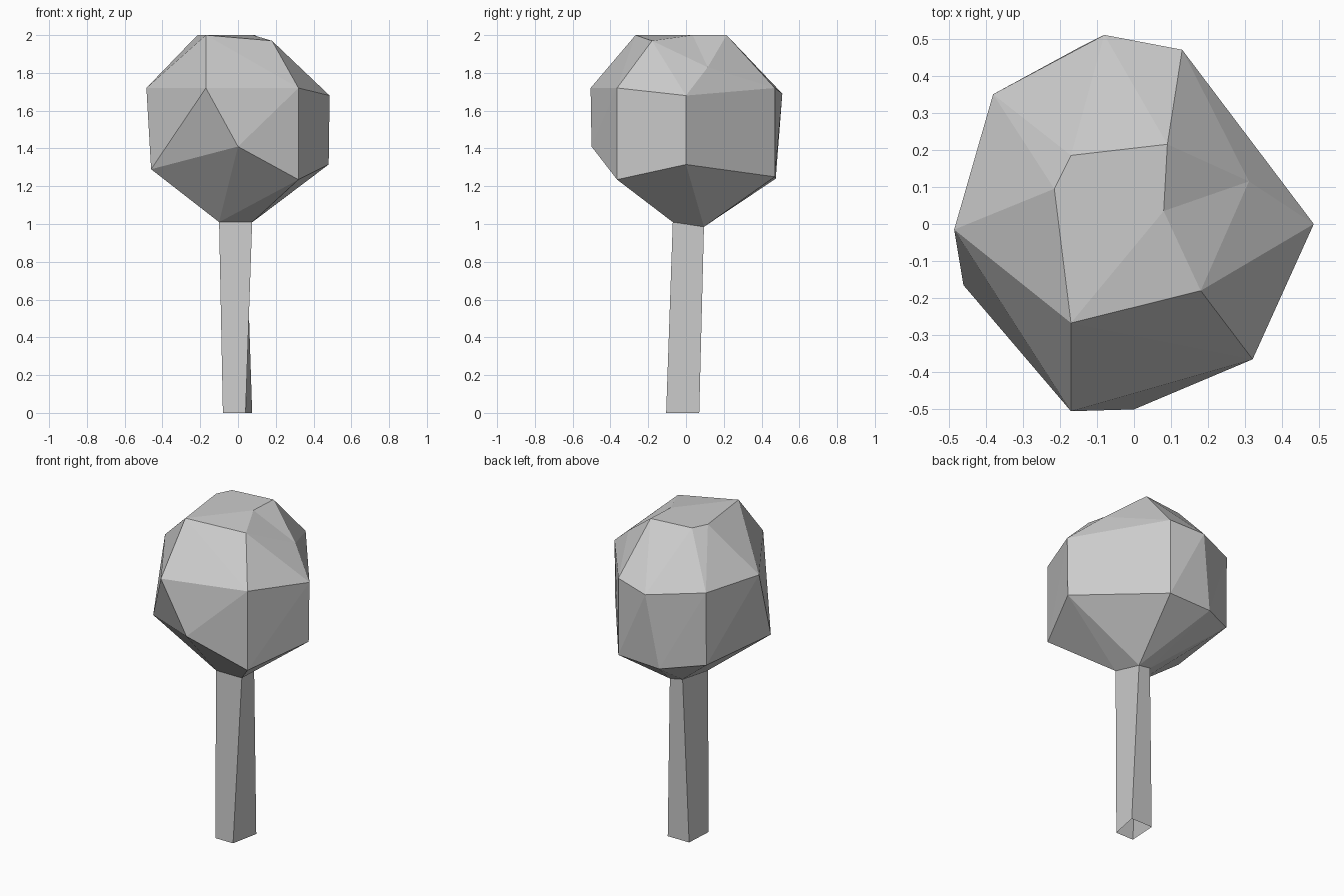
import bpy, bmesh
from mathutils import Vector

if "Cube" in bpy.data.objects:
    bpy.data.objects.remove(bpy.data.objects["Cube"])

# Trunk outline at the ground and where it meets the crown (same corner order)
foot = [(-.08, -.105, 0), (.04, -.105, 0), (.075, .07, 0), (-.07, .07, 0)]
neck = [(-.10, -.07, 1.01), (.075, -.07, 1.01), (.043, .095, .985), (-.04, .09, 1.0)]

# Crown rings, from low to high
low = [(0, -.5, 1.41), (.32, -.365, 1.235), (.48, 0, 1.315), (.13, .47, 1.25),
       (-.15, .475, 1.24), (-.38, .345, 1.275), (-.46, -.165, 1.29)]
high = [(-.17, -.505, 1.72), (.32, -.365, 1.72), (.485, 0, 1.68), (.13, .47, 1.72),
        (-.08, .51, 1.69), (-.38, .35, 1.72), (-.485, -.015, 1.72)]
cap = [(-.17, -.267, 2), (.18, -.18, 1.97), (.31, .115, 1.83),
       (.09, .215, 2), (-.17, .185, 2), (-.215, .095, 2)]


def finish(bm, name):
    mesh = bpy.data.meshes.new(name)
    bm.to_mesh(mesh)
    bm.free()
    bpy.context.collection.objects.link(bpy.data.objects.new(name, mesh))


# Trunk: tapered four-sided tube, open at both ends
bm = bmesh.new()
a = [bm.verts.new(p) for p in foot]
b = [bm.verts.new(p) for p in neck]
for i in range(4):
    j = (i + 1) % 4
    bm.faces.new((a[i], a[j], b[j], b[i]))
finish(bm, "trunk")

# Crown: faceted shell wrapped around the rings
bm = bmesh.new()
points = [bm.verts.new(p) for p in neck + low + high + cap]
bmesh.ops.convex_hull(bm, input=points)
bmesh.ops.recalc_face_normals(bm, faces=bm.faces[:])

# Small dent in the top edge
p, q = Vector(cap[1]), Vector(cap[3])
middle = (p + q) / 2
rim = [e for e in bm.edges
       if ((e.verts[0].co + e.verts[1].co) / 2 - middle).length < .001]
if rim:
    bmesh.ops.subdivide_edges(bm, edges=rim, cuts=1)
    for v in bm.verts:
        if (v.co - middle).length < .001:
            v.co = (.08, .035, 2)
    bmesh.ops.triangulate(bm, faces=[f for f in bm.faces if len(f.verts) > 3])

# Opening over the trunk
bottom = [f for f in bm.faces if all(v.co.z < 1.1 for v in f.verts)]
bmesh.ops.delete(bm, geom=bottom, context='FACES')
finish(bm, "crown")
